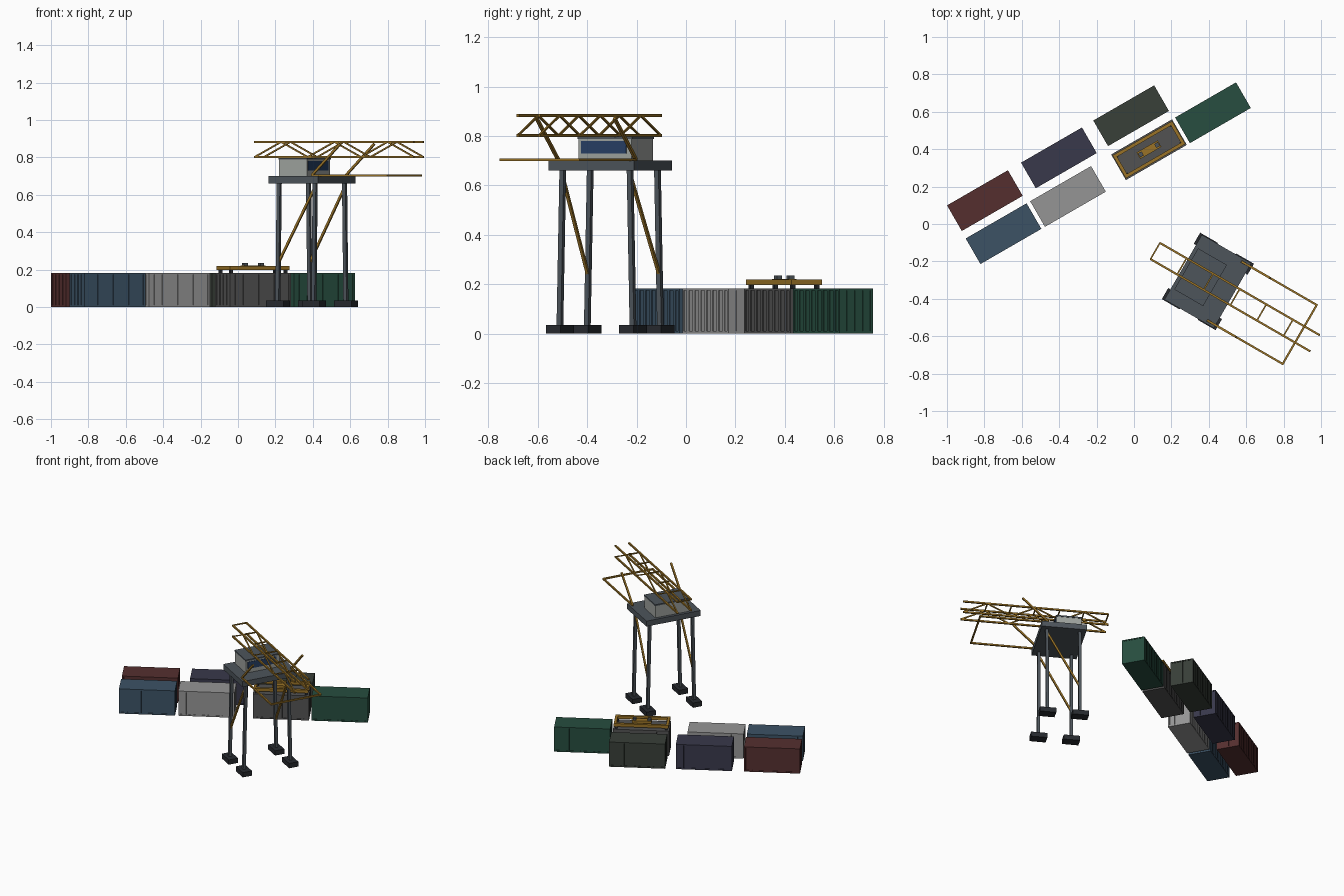
import bpy, bmesh
from math import radians
from mathutils import Matrix, Vector

if "Cube" in bpy.data.objects:
    bpy.data.objects.remove(bpy.data.objects["Cube"])

# Local frames: container yard turned +30 degrees, crane turned -30 degrees
YARD = Matrix.Rotation(radians(30), 4, 'Z')
CRANE = Matrix.Translation((0.395, -0.307, 0)) @ Matrix.Rotation(radians(-30), 4, 'Z')


def material(name, rgb):
    m = bpy.data.materials.new(name)
    m.diffuse_color = (*rgb, 1)
    m.use_nodes = True
    m.node_tree.nodes["Principled BSDF"].inputs["Base Color"].default_value = m.diffuse_color
    return m


STEEL = material("steel", (0.075, 0.09, 0.105))
DARK = material("dark_steel", (0.02, 0.023, 0.028))
YELLOW = material("yellow_paint", (0.32, 0.17, 0.02))
WALL = material("cabin_wall", (0.35, 0.37, 0.35))
GLASS = material("glass", (0.02, 0.05, 0.13))


def box(bm, c, s):
    m = Matrix.Translation(c) @ Matrix.Diagonal((*s, 1))
    bmesh.ops.create_cube(bm, size=1, matrix=m)


def bar(bm, p, q, t):
    """Square bar of thickness t running from p to q."""
    p, q = Vector(p), Vector(q)
    d = q - p
    x = d.normalized()
    side = Vector((0, 0, 1)).cross(x)
    side = side.normalized() if side.length > 0.2 else Vector((0, 1, 0))
    up = x.cross(side).normalized()
    side = up.cross(x)
    r = Matrix((x, side, up)).transposed().to_4x4()
    m = Matrix.Translation((p + q) / 2) @ r @ Matrix.Diagonal((d.length, t, t, 1))
    bmesh.ops.create_cube(bm, size=1, matrix=m)


def finish(bm, name, frame, mat):
    me = bpy.data.meshes.new(name)
    bm.to_mesh(me)
    bm.free()
    ob = bpy.data.objects.new(name, me)
    ob.matrix_world = frame
    me.materials.append(mat)
    bpy.context.collection.objects.link(ob)
    return ob


def boxes(name, frame, mat, items):
    bm = bmesh.new()
    for c, s in items:
        box(bm, c, s)
    return finish(bm, name, frame, mat)


def bars(name, frame, mat, items, t):
    bm = bmesh.new()
    for p, q in items:
        bar(bm, p, q, t)
    return finish(bm, name, frame, mat)


# Containers: core, raised ribs, corner posts, floor and roof rails
L, W, H = 0.376, 0.158, 0.182


def container(name, u, v, rgb):
    bm = bmesh.new()
    box(bm, (u, v, H / 2), (L - 0.008, W - 0.008, H - 0.002))
    for z in (0.005, H - 0.004):
        box(bm, (u, v, z), (L, W, 0.008 if z > 0.1 else 0.01))
    for sx in (-1, 1):
        for sy in (-1, 1):
            box(bm, (u + sx * (L / 2 - 0.006), v + sy * (W / 2 - 0.006), H / 2),
                (0.012, 0.012, H))
    for i in range(-3, 4):
        box(bm, (u + i * 0.048, v, H / 2), (0.018, W - 0.001, H - 0.01))
    for i in (-1, 0, 1):
        box(bm, (u, v + i * 0.037, H / 2), (L - 0.001, 0.012, H - 0.01))
    finish(bm, name, YARD, material(name + "_paint", rgb))


for n, u, v, rgb in [
        ("red_container", -0.628, 0.507, (0.09, 0.028, 0.028)),
        ("blue_container", -0.63, 0.304, (0.045, 0.085, 0.13)),
        ("light_container", -0.232, 0.304, (0.30, 0.30, 0.30)),
        ("navy_container", -0.171, 0.507, (0.04, 0.04, 0.07)),
        ("olive_container", 0.276, 0.509, (0.04, 0.05, 0.04)),
        ("grey_container", 0.268, 0.304, (0.085, 0.085, 0.085)),
        ("green_container", 0.663, 0.304, (0.02, 0.075, 0.05))]:
    container(n, u, v, rgb)

# Lifting spreader resting on the grey container
SU, SV, SL, SW = 0.268, 0.304, 0.368, 0.142
boxes("spreader_frame", YARD, YELLOW,
      [((SU, SV + s * (SW / 2 - 0.009), 0.209), (SL, 0.018, 0.022)) for s in (-1, 1)] +
      [((SU + s * (SL / 2 - 0.009), SV, 0.209), (0.018, SW - 0.036, 0.022)) for s in (-1, 1)] +
      [((SU, SV, 0.213), (0.13, 0.04, 0.018))])
boxes("spreader_locks", YARD, DARK,
      [((SU + a * 0.168, SV + b * 0.056, 0.19), (0.016, 0.016, 0.022))
       for a in (-1, 1) for b in (-1, 1)])
boxes("spreader_sheaves", YARD, STEEL,
      [((SU + s * 0.05, SV, 0.228), (0.022, 0.024, 0.016)) for s in (-1, 1)])

# Crane feet, legs and deck
P, Q = 0.111, 0.171
corners = [(a, b) for a in (-1, 1) for b in (-1, 1)]
boxes("crane_feet", CRANE, DARK,
      [((a * P, b * Q, 0.0175), (0.11, 0.068, 0.035)) for a, b in corners])
bars("crane_legs", CRANE, STEEL,
     [((a * P, b * Q, 0.02), (a * P, b * (Q - 0.014), 0.67)) for a, b in corners], 0.02)
bars("leg_braces", CRANE, YELLOW,
     [((-P, b * (Q - 0.004), 0.235), (P, b * (Q - 0.012), 0.64)) for b in (-1, 1)], 0.012)
boxes("crane_deck", CRANE, STEEL, [((0, 0, 0.68), (0.305, 0.40, 0.04))])

# Machinery cabin with roof and window
boxes("cabin", CRANE, WALL, [((-0.045, 0, 0.745), (0.172, 0.248, 0.09))])
boxes("cabin_roof", CRANE, STEEL, [((-0.045, 0, 0.793), (0.178, 0.254, 0.01))])
boxes("cabin_window", CRANE, GLASS, [((0.041, -0.005, 0.755), (0.006, 0.21, 0.05))])

# Lattice boom: four chords, zigzag sides and cross ties
A0, BAY, N, HB, Z0, Z1 = -0.325, 0.1642, 6, 0.05, 0.802, 0.883
A1 = A0 + BAY * N
bars("boom_chords", CRANE, YELLOW,
     [((A0, s * HB, z), (A1, s * HB, z)) for s in (-1, 1) for z in (Z0, Z1)], 0.011)
bars("boom_lacing", CRANE, YELLOW,
     [((A0 + i * BAY, s * HB, (Z0, Z1)[i % 2]), (A0 + (i + 1) * BAY, s * HB, (Z1, Z0)[i % 2]))
      for s in (-1, 1) for i in range(N)], 0.008)
bars("boom_ties", CRANE, YELLOW,
     [((A0 + i * BAY, -HB, Z1), (A0 + i * BAY, HB, Z1)) for i in range(N)], 0.008)

# Outreach frame around the boom and its raking struts
U, B = 0.567, 0.182
bars("outreach_frame", CRANE, YELLOW,
     [((0.105, s * B, 0.704), (U + 0.005, s * B, 0.704)) for s in (-1, 1)] +
     [((U, -B, 0.704), (U, B, 0.704))], 0.011)
bars("raking_struts", CRANE, YELLOW,
     [((0.105, s * B, 0.704), (0.28, s * B, 0.872)) for s in (-1, 1)], 0.012)
